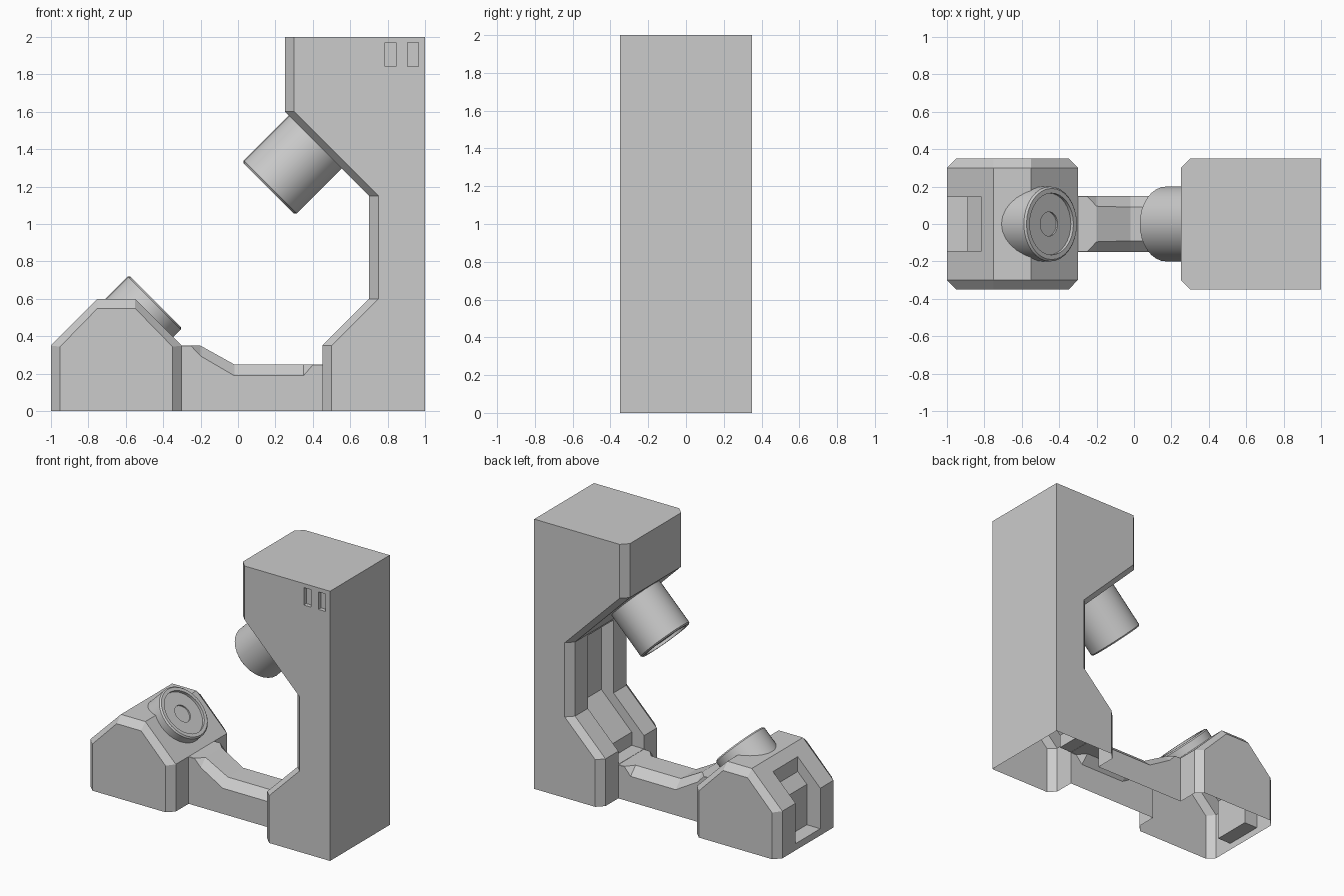
import bpy, bmesh, math
from mathutils import Matrix

default = bpy.data.objects.get("Cube")
if default:
    bpy.data.objects.remove(default, do_unlink=True)

grey = bpy.data.materials.new("plain_grey")
grey.use_nodes = True
COLOUR = (0.6, 0.6, 0.6, 1)
grey.diffuse_color = COLOUR
grey.node_tree.nodes["Principled BSDF"].inputs["Base Color"].default_value = COLOUR


def finish(name, bm):
    bmesh.ops.recalc_face_normals(bm, faces=bm.faces)
    mesh = bpy.data.meshes.new(name)
    bm.to_mesh(mesh)
    bm.free()
    mesh.materials.append(grey)
    obj = bpy.data.objects.new(name, mesh)
    bpy.context.collection.objects.link(obj)
    return obj


def loft(name, rings):
    """Closed solid through matching rings of points."""
    bm = bmesh.new()
    loops = [[bm.verts.new(p) for p in ring] for ring in rings]
    n = len(loops[0])
    for a, b in zip(loops, loops[1:]):
        for i in range(n):
            j = (i + 1) % n
            bm.faces.new((a[i], a[j], b[j], b[i]))
    bm.faces.new(loops[0])
    bm.faces.new(loops[-1])
    return finish(name, bm)


def prism(name, profile, y0, y1):
    return loft(name, [[(x, y, z) for x, z in profile] for y in (y0, y1)])


def chamfered(name, full, inset):
    """Side profile with its front and back edges cut back to the inset profile."""
    layers = ((inset, -0.35), (full, -0.30), (full, 0.30), (inset, 0.35))
    return loft(name, [[(x, y, z) for x, z in prof] for prof, y in layers])


def combine(target, other, operation):
    mod = target.modifiers.new("combine", 'BOOLEAN')
    mod.operation = operation
    mod.solver = 'EXACT'
    mod.object = other
    bpy.context.view_layer.objects.active = target
    bpy.ops.object.modifier_apply(modifier=mod.name)
    bpy.data.objects.remove(other, do_unlink=True)


# Tower: only the inner side is chamfered
inner = [(0.25, 2), (0.25, 1.6), (0.7, 1.15), (0.7, 0.6), (0.45, 0.35), (0.45, -0.12)]
outer = [(1, -0.12), (1, 2)]
body = chamfered("stand_body", inner + outer, [(x + 0.05, z) for x, z in inner] + outer)

# Low block with sloped shoulders
block = chamfered(
    "block",
    [(-1, -0.1), (-1, 0.35), (-0.75, 0.6), (-0.55, 0.6), (-0.3, 0.35), (-0.3, -0.1)],
    [(-0.95, -0.1), (-0.95, 0.345), (-0.75, 0.55), (-0.55, 0.55), (-0.35, 0.345), (-0.35, -0.1)])

# Bridge: stations of x, top height and chamfer size
stations = [(-0.32, 0.35, 0.002), (-0.25, 0.35, 0.002), (-0.2, 0.35, 0.055),
            (-0.02, 0.25, 0.06), (0.35, 0.25, 0.06), (0.4, 0.25, 0.002), (0.5, 0.25, 0.002)]
bridge = loft("bridge", [
    [(x, -0.15, -0.14), (x, -0.15, z - c), (x, c - 0.15, z),
     (x, 0.15 - c, z), (x, 0.15, z - c), (x, 0.15, -0.14)] for x, z, c in stations])
combine(body, bridge, 'UNION')
combine(body, block, 'UNION')

# Channel down the inner side of the tower
combine(body, prism("channel", [
    (0.35, 1.14), (0.8, 1.14), (0.8, 0.6), (0.55, 0.35), (0.55, 0.252), (0.35, 0.252)],
    -0.15, 0.15), 'DIFFERENCE')

# Stepped pocket in the outer end of the block
combine(body, prism("pocket", [
    (-1.1, 0.05), (-0.89, 0.05), (-0.89, 0.35), (-0.815, 0.425), (-0.815, 0.7), (-1.1, 0.7)],
    -0.145, 0.145), 'DIFFERENCE')

# Two small slots in the front of the tower
for x in (0.785, 0.905):
    slot = [(x, 1.84), (x + 0.06, 1.84), (x + 0.06, 1.97), (x, 1.97)]
    combine(body, prism("slot", slot, -0.4, -0.32), 'DIFFERENCE')

# Trim level with the ground, leaving the shell open underneath
bm = bmesh.new()
bm.from_mesh(body.data)
bmesh.ops.bisect_plane(bm, geom=bm.verts[:] + bm.edges[:] + bm.faces[:], dist=1e-5,
                       plane_co=(0, 0, 0), plane_no=(0, 0, 1), clear_inner=True)
bm.to_mesh(body.data)
bm.free()
body.data.shade_flat()


# Lens barrels: turned profiles with a recessed end, facing each other
def lens(name, x, z, length, angle):
    profile = [(0, -0.03), (0.065, -0.03), (0.065, -0.02), (0.165, -0.02), (0.165, 0),
               (0.19, 0), (0.2, -0.01), (0.2, -length), (0, -length)]
    bm = bmesh.new()
    verts = [bm.verts.new((r, 0, h)) for r, h in profile]
    edges = [bm.edges.new(pair) for pair in zip(verts, verts[1:])]
    bmesh.ops.spin(bm, geom=verts + edges, cent=(0, 0, 0), axis=(0, 0, 1),
                   angle=math.tau, steps=32, use_merge=False)
    bmesh.ops.remove_doubles(bm, verts=bm.verts, dist=1e-4)
    place = Matrix.Translation((x, 0, z)) @ Matrix.Rotation(math.radians(angle), 4, 'Y')
    bmesh.ops.transform(bm, matrix=place, verts=bm.verts)
    obj = finish(name, bm)
    bpy.ops.object.select_all(action='DESELECT')
    obj.select_set(True)
    bpy.context.view_layer.objects.active = obj
    bpy.ops.object.shade_smooth_by_angle(angle=math.radians(30))


lens("lower_lens", -0.44, 0.585, 0.2, 45)
lens("upper_lens", 0.165, 1.19, 0.38, 225)
